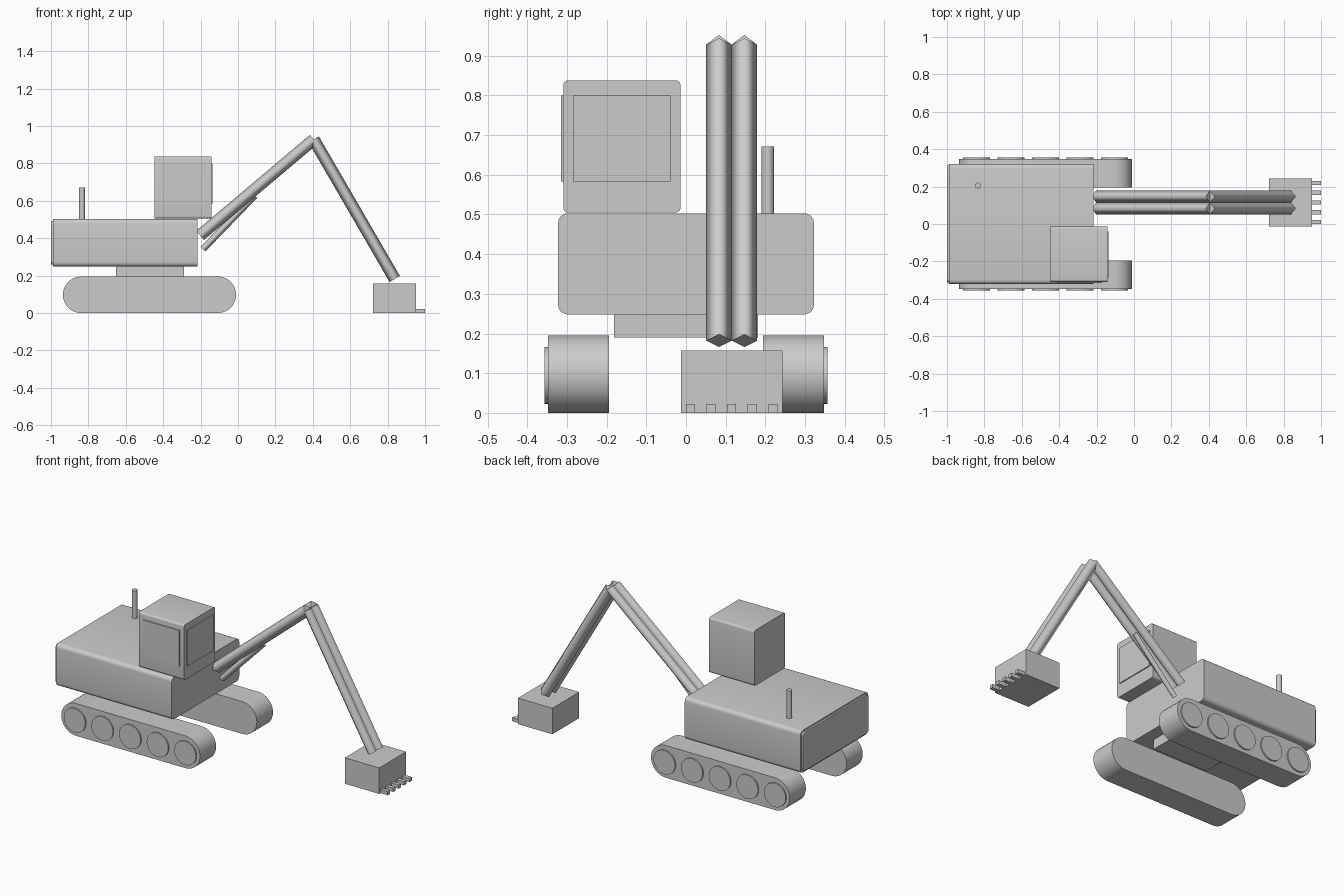
import bpy, bmesh
from math import pi, sin, cos, radians
from mathutils import Vector

if "Cube" in bpy.data.objects:
    bpy.data.objects.remove(bpy.data.objects["Cube"])


def finish(name, bm, smooth=True):
    bmesh.ops.recalc_face_normals(bm, faces=bm.faces)
    me = bpy.data.meshes.new(name)
    bm.to_mesh(me)
    bm.free()
    ob = bpy.data.objects.new(name, me)
    bpy.context.collection.objects.link(ob)
    if smooth:
        bpy.ops.object.select_all(action='DESELECT')
        ob.select_set(True)
        bpy.context.view_layer.objects.active = ob
        bpy.ops.object.shade_smooth_by_angle(angle=radians(35))
    return ob


def box(name, x, y, z, round_x=0):
    """Box from ranges; round_x rounds the four edges that run along x."""
    bm = bmesh.new()
    bmesh.ops.create_cube(bm, size=1)
    for v in bm.verts:
        v.co = [r[0] if c < 0 else r[1] for c, r in zip(v.co, (x, y, z))]
    if round_x:
        edges = [e for e in bm.edges
                 if abs(e.verts[0].co.x - e.verts[1].co.x) > 1e-4]
        bmesh.ops.bevel(bm, geom=edges, offset=round_x, segments=5,
                        profile=0.5, affect='EDGES')
    return finish(name, bm, bool(round_x))


def extrude_xz(name, pts, y0, y1):
    """Extrude an x/z outline along y."""
    bm = bmesh.new()
    face = bm.faces.new([bm.verts.new((x, y0, z)) for x, z in pts])
    ext = bmesh.ops.extrude_face_region(bm, geom=[face])
    for v in ext['geom']:
        if isinstance(v, bmesh.types.BMVert):
            v.co.y = y1
    return finish(name, bm)


def arc(cx, cz, r, a0, a1, n):
    return [(cx + r * cos(a0 + (a1 - a0) * i / n),
             cz + r * sin(a0 + (a1 - a0) * i / n)) for i in range(n + 1)]


def beam(name, a, b, y, r):
    """Four-sided bar on edge between two x/z points, smooth sides, hard ends."""
    a, b = Vector((a[0], y, a[1])), Vector((b[0], y, b[1]))
    d = (b - a).normalized()
    side = Vector((0, 1, 0))
    up = d.cross(side)
    bm = bmesh.new()
    rings = [[bm.verts.new(p + r * (cos(k * pi / 2) * side + sin(k * pi / 2) * up))
              for k in range(4)] for p in (a, b)]
    for k in range(4):
        j = (k + 1) % 4
        f = bm.faces.new((rings[0][k], rings[0][j], rings[1][j], rings[1][k]))
        f.smooth = True
    for ring in rings:
        for e in bm.faces.new(ring).edges:
            e.smooth = False
    return finish(name, bm, False)


# Tracks with road wheels on the outer faces
R = 0.0975
outline = (arc(-0.1075, R, R, -pi / 2, pi / 2, 16)
           + arc(-0.8385, R, R, pi / 2, 3 * pi / 2, 16))
for s, side in ((-1, "right"), (1, "left")):
    extrude_xz(f"track_{side}", outline, s * 0.194, s * 0.348)
    for i in range(5):
        circle = arc(-0.842 + i * 0.1845, 0.0945, 0.072, 0, 2 * pi, 32)[:-1]
        extrude_xz(f"wheel_{side}_{i + 1}", circle, s * 0.34, s * 0.356)

# Undercarriage block, upper body and rear counterweight panel
box("turntable", (-0.652, -0.289), (-0.182, 0.182), (0.19, 0.255))
box("body", (-0.989, -0.217), (-0.322, 0.322), (0.248, 0.503), 0.024)
box("counterweight", (-1.0, -0.98), (-0.312, 0.312), (0.26, 0.493), 0.02)

# Cab with front and side windows
box("cab", (-0.446, -0.143), (-0.309, -0.014), (0.505, 0.838), 0.012)
box("front_window", (-0.15, -0.137), (-0.285, -0.039), (0.583, 0.8))
box("side_window", (-0.415, -0.172), (-0.315, -0.3), (0.583, 0.8))

# Exhaust pipe
bm = bmesh.new()
bmesh.ops.create_cone(bm, cap_ends=True, segments=16, radius1=0.016,
                      radius2=0.016, depth=0.18)
bmesh.ops.translate(bm, verts=bm.verts, vec=(-0.834, 0.206, 0.581))
finish("exhaust", bm)

# Boom and stick, each a pair of bars, and the boom cylinder
ARM_Y = 0.115
for i, y in enumerate((ARM_Y - 0.032, ARM_Y + 0.032)):
    beam(f"boom_{i + 1}", (-0.203, 0.415), (0.405, 0.928), y, 0.032)
    beam(f"stick_{i + 1}", (0.405, 0.928), (0.838, 0.182), y, 0.032)
beam("boom_cylinder", (-0.187, 0.342), (0.09, 0.628), ARM_Y, 0.018)

# Bucket and teeth
box("bucket", (0.722, 0.952), (ARM_Y - 0.128, ARM_Y + 0.128), (0, 0.157))
for i in range(5):
    y = ARM_Y + (i - 2) * 0.052
    box(f"tooth_{i + 1}", (0.945, 1.0), (y - 0.0115, y + 0.0115), (0, 0.022))
